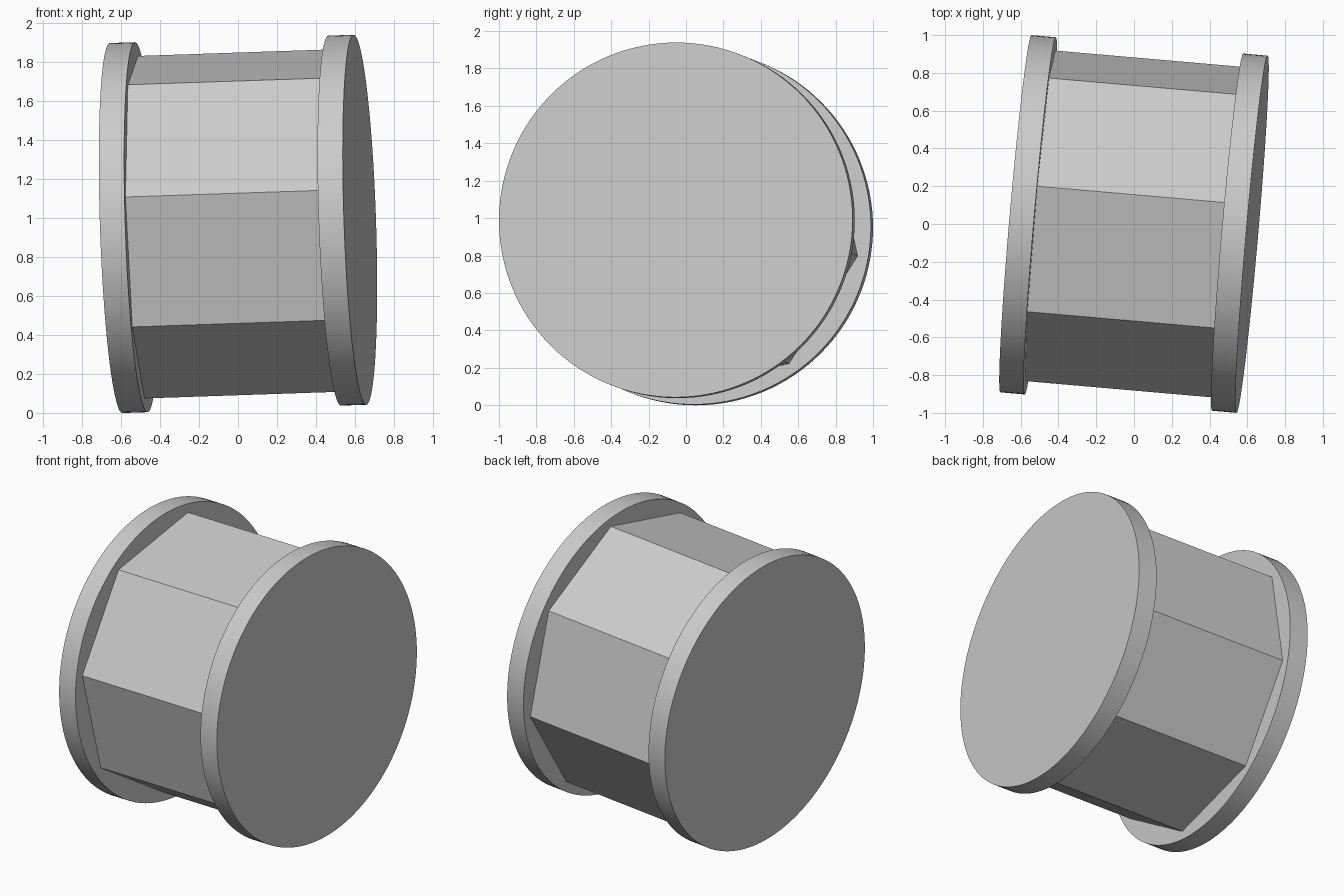
import bpy
import math
from mathutils import Matrix, Vector

cube = bpy.data.objects.get("Cube")
if cube:
    bpy.data.objects.remove(cube, do_unlink=True)

RADIUS, HALF, THICK = 0.949, 0.628, 0.13   # flange radius, half length, flange thickness
CORE_RADIUS = 0.892
CENTER = Vector((0, 0, 0.969))

# Tilted spool frame: local z runs along the axle, local y points up
axle = Vector((1, -0.087, 0.034)).normalized()
up = (Vector((0, 0, 1)) - axle * axle.z).normalized()
side = up.cross(axle)
frame = Matrix((side, up, axle)).transposed().to_4x4()

grey = bpy.data.materials.new("plain grey")
grey.use_nodes = True
colour = (0.6, 0.6, 0.6, 1)
grey.diffuse_color = colour
for node in grey.node_tree.nodes:
    if node.type == 'BSDF_PRINCIPLED':
        node.inputs["Base Color"].default_value = colour


def drum(name, sides, radius, length, offset, roll=0, smooth=False):
    """Cylinder or prism centred at an offset along the axle."""
    bpy.ops.mesh.primitive_cylinder_add(vertices=sides, radius=radius, depth=length)
    obj = bpy.context.object
    obj.name = name
    obj.matrix_world = (Matrix.Translation(CENTER + axle * offset) @ frame
                        @ Matrix.Rotation(math.radians(roll), 4, 'Z'))
    obj.data.materials.append(grey)
    if smooth:
        bpy.ops.object.shade_smooth_by_angle(angle=math.radians(30))
    return obj


# Eight-sided core between the flanges
drum("octagonal_core", 8, CORE_RADIUS, 2 * (HALF - THICK), 0, roll=-10)

# Round flange at each end
for name, sign in (("left_flange", 1), ("right_flange", -1)):
    drum(name, 128, RADIUS, THICK, sign * (HALF - THICK / 2), smooth=True)
